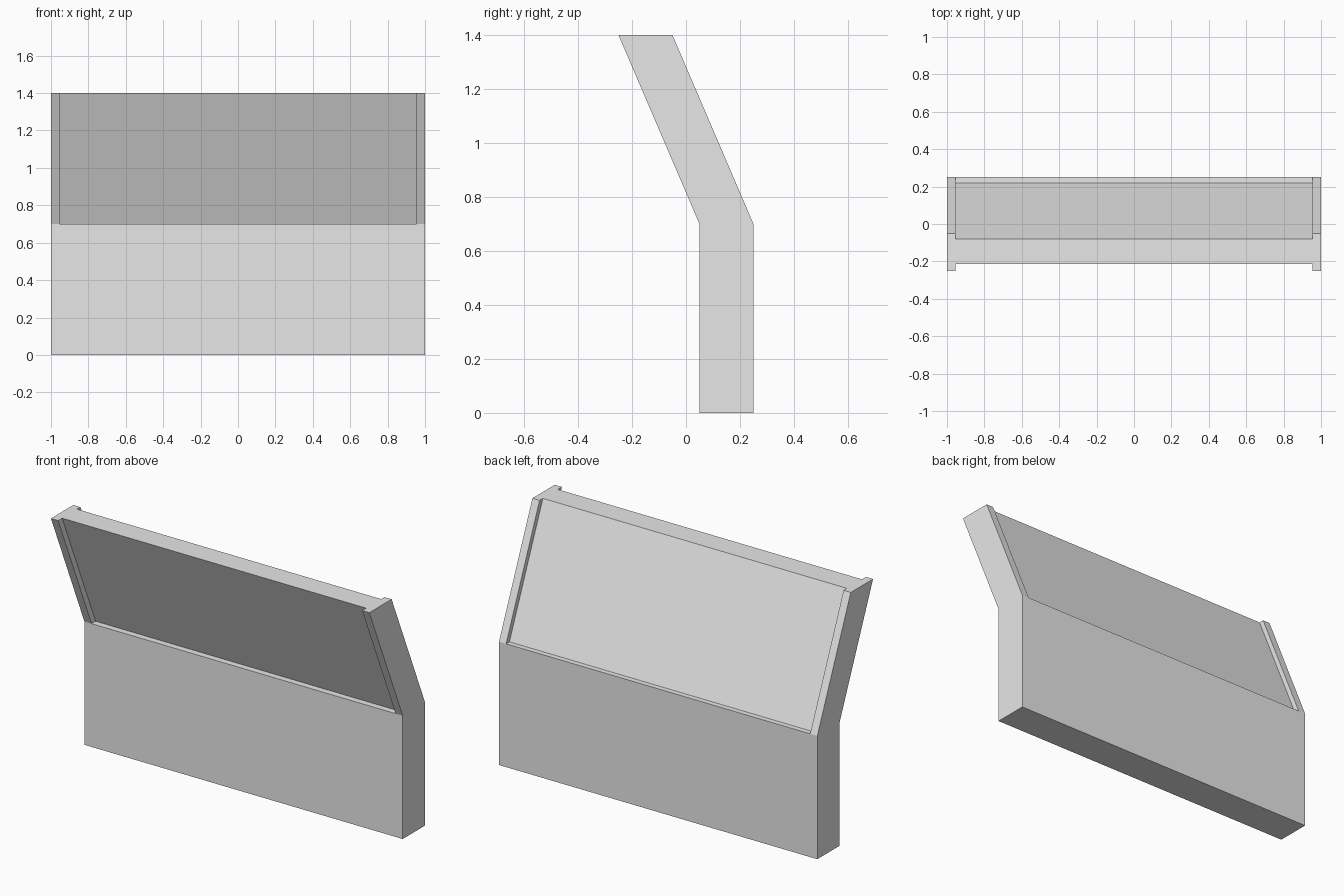
import bpy
import bmesh

cube = bpy.data.objects.get("Cube")
if cube:
    bpy.data.objects.remove(cube, do_unlink=True)

HALF_WIDTH, BEND, TOP = 1.0, 0.70, 1.40
LEAN = -0.30          # forward shift of the upper part between bend and top
FRONT, BACK = 0.05, 0.25
RIM = 0.045           # width of the side frames

grey = bpy.data.materials.new("plain_grey")
grey.use_nodes = True
grey.diffuse_color = (0.8, 0.8, 0.8, 1)
grey.node_tree.nodes["Principled BSDF"].inputs["Base Color"].default_value = (0.8, 0.8, 0.8, 1)


def prism(name, profile, half_width):
    """Extrude a (y, z) outline along x, centred on x = 0."""
    bm = bmesh.new()
    cap = bm.faces.new([bm.verts.new((-half_width, y, z)) for y, z in profile])
    side = bmesh.ops.extrude_face_region(bm, geom=[cap])["geom"]
    moved = [v for v in side if isinstance(v, bmesh.types.BMVert)]
    bmesh.ops.translate(bm, verts=moved, vec=(2 * half_width, 0, 0))
    bmesh.ops.recalc_face_normals(bm, faces=bm.faces)
    mesh = bpy.data.meshes.new(name)
    bm.to_mesh(mesh)
    bm.free()
    mesh.materials.append(grey)
    obj = bpy.data.objects.new(name, mesh)
    bpy.context.collection.objects.link(obj)
    return obj


# Bent wall: upright base with a leaning upper part
wall = prism("bent_wall", [
    (FRONT, 0), (BACK, 0), (BACK, BEND),
    (BACK + LEAN, TOP), (FRONT + LEAN, TOP), (FRONT, BEND)], HALF_WIDTH)


# Recesses that leave a thinner panel between the side frames
def recess(name, panel_y, outer_y):
    over = 1.1        # run the cutter past the top
    rise = BEND + (TOP - BEND) * over
    cutter = prism(name, [
        (panel_y, BEND), (panel_y + LEAN * over, rise),
        (outer_y + LEAN * over, rise), (outer_y, BEND)], HALF_WIDTH - RIM)
    cutter.hide_render = True
    cut = wall.modifiers.new(name, "BOOLEAN")
    cut.operation = "DIFFERENCE"
    cut.solver = "EXACT"
    cut.object = cutter
    return cutter


cutters = [recess("front_recess", 0.086, FRONT - 0.2),
           recess("back_recess", 0.22, BACK + 0.2)]

# Apply the cuts and remove the helpers
bpy.context.view_layer.update()
evaluated = wall.evaluated_get(bpy.context.evaluated_depsgraph_get())
finished = bpy.data.meshes.new_from_object(evaluated)
wall.modifiers.clear()
wall.data = finished
for cutter in cutters:
    bpy.data.objects.remove(cutter, do_unlink=True)
